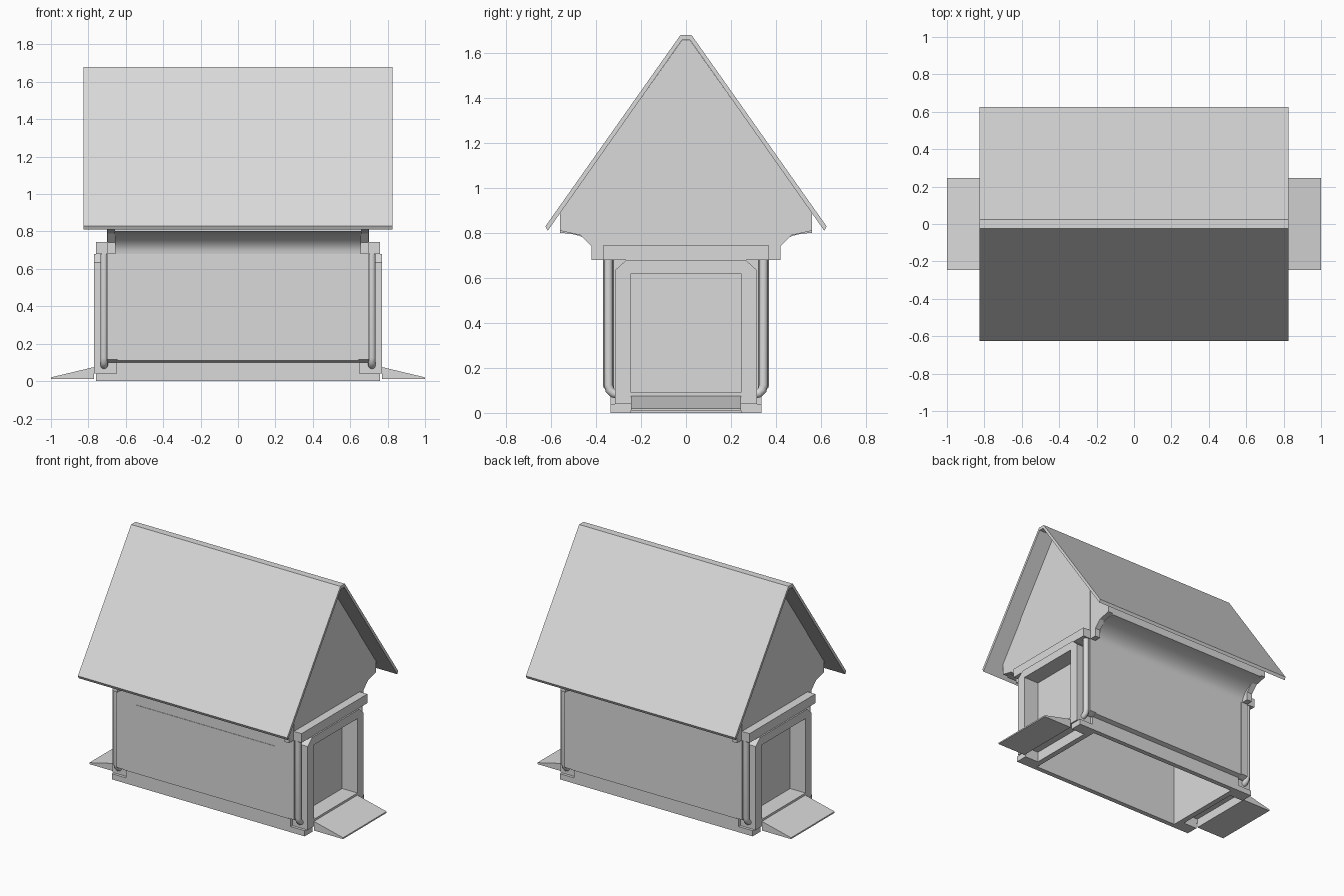
import bpy
import bmesh
import math

cube = bpy.data.objects.get("Cube")
if cube:
    bpy.data.objects.remove(cube, do_unlink=True)

grey = bpy.data.materials.new("plain_grey")
grey.use_nodes = True
grey.diffuse_color = (0.7, 0.7, 0.7, 1)
grey.node_tree.nodes["Principled BSDF"].inputs["Base Color"].default_value = (0.7, 0.7, 0.7, 1)


def finish(name, bm, smooth=False):
    bmesh.ops.recalc_face_normals(bm, faces=bm.faces)
    mesh = bpy.data.meshes.new(name)
    bm.to_mesh(mesh)
    bm.free()
    mesh.materials.append(grey)
    if smooth:
        mesh.shade_smooth()
        mesh.set_sharp_from_angle(angle=math.radians(35))
    obj = bpy.data.objects.new(name, mesh)
    bpy.context.collection.objects.link(obj)
    return obj


def prism(name, profile, start, end, axis="x", smooth=False):
    """Extrude a profile of (y, z) along x, or of (x, z) along y."""
    bm = bmesh.new()
    rings = []
    for d in (start, end):
        rings.append([bm.verts.new((d, a, z) if axis == "x" else (a, d, z))
                      for a, z in profile])
    n = len(profile)
    bm.faces.new(rings[0])
    bm.faces.new(rings[1])
    for i in range(n):
        j = (i + 1) % n
        bm.faces.new((rings[0][i], rings[0][j], rings[1][j], rings[1][i]))
    return finish(name, bm, smooth)


def box(name, x, y, z):
    return prism(name, [(y[0], z[0]), (y[1], z[0]), (y[1], z[1]), (y[0], z[1])], *x)


def flip(profile, s):
    return [(s * a, z) for a, z in profile]


def symmetric(half):
    return half + [(-a, z) for a, z in reversed(half)]


def under_roof(y):
    return 1.683 - 1.417 * y


# Roof: one folded sheet with a narrow flat ridge
outer = symmetric([(0.625, 0.83), (0.025, 1.68)])
inner = symmetric([(0.615, 0.81), (0.018, 1.658)])
prism("roof", outer + inner[::-1], -0.825, 0.825)

sides = ((1, "left"), (-1, "right"))
faces = ((1, "back"), (-1, "front"))

# Long walls, plinths and coves under the eaves
steps = 10
arc = [(0.56 - 0.19 * math.cos(t), 0.68 + 0.12 * math.sin(t))
       for t in [math.pi / 2 * i / steps for i in range(steps + 1)]]
cove = arc + [(0.56, under_roof(0.56)), (0.37, under_roof(0.37))]
wall = [(0.30, 0.0), (0.335, 0.0), (0.335, 0.1), (0.367, 0.11), (0.367, 0.69), (0.30, 0.69)]
post = [(0.32, 0.1), (0.335, 0.1), (0.37, 0.115), (0.37, 0.69), (0.32, 0.69)]
bracket = [(0.36, 0.68), (0.42, 0.68), (0.42, 0.74), (0.47, 0.79), (0.56, 0.81),
           (0.56, under_roof(0.56)), (0.36, under_roof(0.36))]
for sy, face in faces:
    prism(face + "_wall", flip(wall, sy), -0.65, 0.65)
    prism(face + "_cove", flip(cove, sy), -0.66, 0.66, smooth=True)

# Thin sign panel on the front wall
box("front_panel", (-0.545, 0.545), (-0.37, -0.366), (0.36, 0.6))

# Gable, door surround and ramp at each end
gable = symmetric([(0.37, 0.68), (0.37, under_roof(0.37)), (0.018, 1.657)])
surround = symmetric([(0.245, 0.04), (0.315, 0.04), (0.315, 0.635), (0.265, 0.68)])
opening = symmetric([(0.245, 0.04), (0.245, 0.62)])
surround = surround[1:-1] + [(-0.245, 0.04), (-0.245, 0.62), (0.245, 0.62), (0.245, 0.04)]
ramp = [(0.77, 0.01), (1.0, 0.01), (1.0, 0.02), (0.77, 0.075)]


def pipe(name, sx, sy):
    """Downpipe with an elbow turned inward at the foot."""
    path = [(0.345, 0.68), (0.345, 0.125), (0.339, 0.102), (0.325, 0.088), (0.30, 0.082)]
    radius, sides_n = 0.02, 12
    bm = bmesh.new()
    rings = []
    for i, (y, z) in enumerate(path):
        a, b = path[max(i - 1, 0)], path[min(i + 1, len(path) - 1)]
        length = math.hypot(b[0] - a[0], b[1] - a[1])
        ny, nz = (a[1] - b[1]) / length, (b[0] - a[0]) / length
        ring = []
        for k in range(sides_n):
            t = 2 * math.pi * k / sides_n
            r = radius * math.sin(t)
            ring.append(bm.verts.new((sx * (0.716 + radius * math.cos(t)),
                                      sy * (y + ny * r), z + nz * r)))
        rings.append(ring)
    for a, b in zip(rings, rings[1:]):
        for k in range(sides_n):
            m = (k + 1) % sides_n
            bm.faces.new((a[k], a[m], b[m], b[k]))
    bm.faces.new(rings[0])
    bm.faces.new(rings[-1])
    return finish(name, bm, True)


for sx, side in sides:
    prism(side + "_gable", gable, sx * 0.66, sx * 0.70)
    box(side + "_end_wall", (sx * 0.61, sx * 0.65), (-0.33, 0.33), (0.0, 0.69))
    box(side + "_beam", (sx * 0.65, sx * 0.76), (-0.37, 0.37), (0.68, 0.745))
    prism(side + "_door_surround", surround, sx * 0.64, sx * 0.77)
    box(side + "_threshold", (sx * 0.64, sx * 0.77), (-0.245, 0.245), (0.075, 0.09))
    prism(side + "_ramp", flip(ramp, sx), -0.245, 0.245, axis="y")
    for sy, face in faces:
        tag = side + "_" + face
        prism(tag + "_post", flip(post, sy), sx * 0.645, sx * 0.70)
        prism(tag + "_bracket", flip(bracket, sy), sx * 0.655, sx * 0.697)
        box(tag + "_foot", (sx * 0.65, sx * 0.76), (sy * 0.245, sy * 0.335), (0.0, 0.04))
        pipe(tag + "_downpipe", sx, sy)
